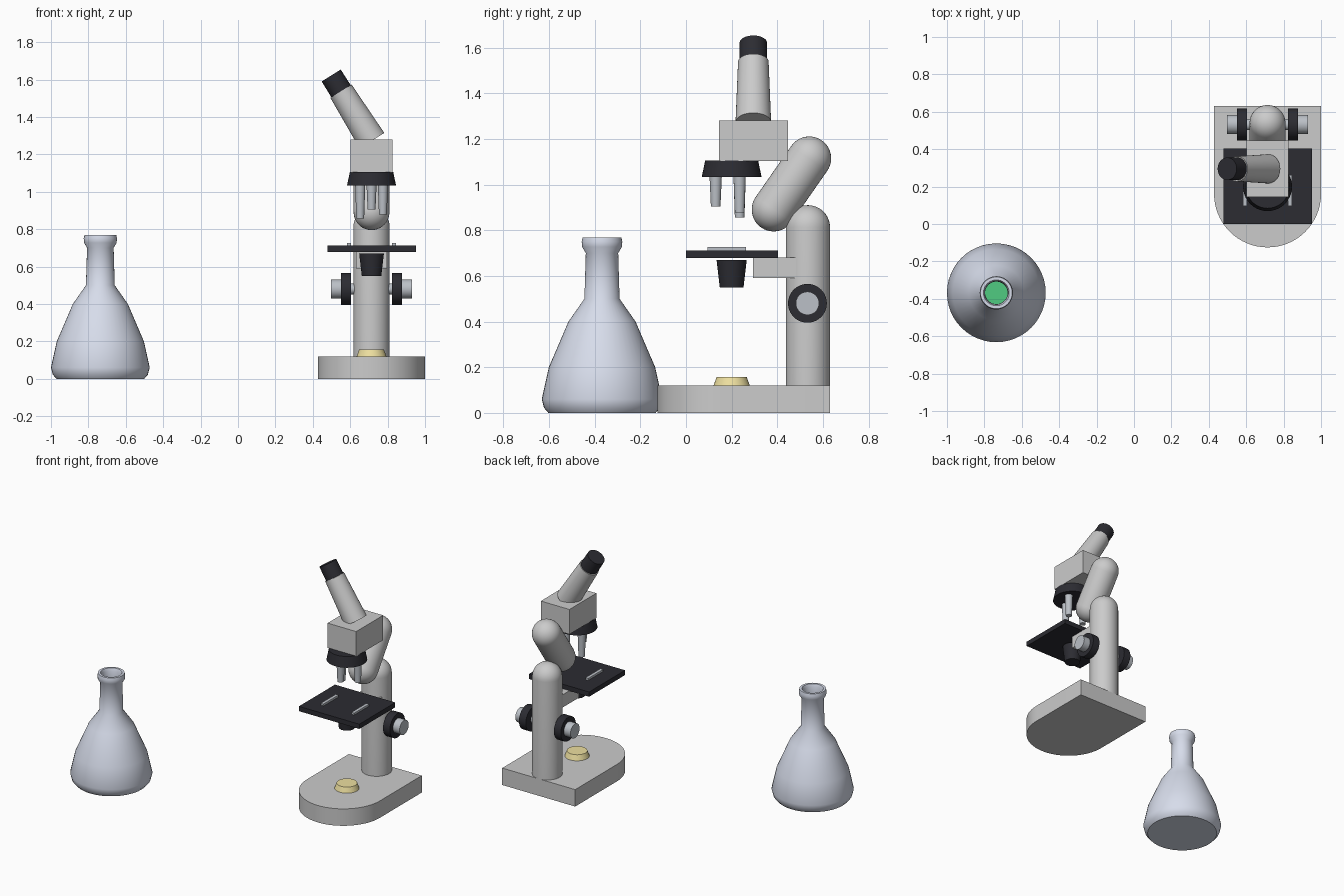
import bpy, bmesh, math
from mathutils import Vector, Matrix

if "Cube" in bpy.data.objects:
    bpy.data.objects.remove(bpy.data.objects["Cube"])

CX = 0.714           # microscope centre line
OPT = 0.2            # y of the optical axis


def material(name, rgb):
    m = bpy.data.materials.new(name)
    m.diffuse_color = (*rgb, 1)
    m.use_nodes = True
    m.node_tree.nodes["Principled BSDF"].inputs["Base Color"].default_value = m.diffuse_color
    return m


BLACK = material("black_plastic", (0.025, 0.025, 0.032))
METAL = material("brushed_metal", (0.5, 0.53, 0.57))
GLASS = material("glass", (0.68, 0.72, 0.83))
YELLOW = material("lamp_yellow", (0.85, 0.74, 0.35))
GREEN = material("green_liquid", (0.08, 0.6, 0.22))
BODY = material("body_enamel", (0.72, 0.71, 0.73))


def finish(bm, name, mat, smooth=True):
    bmesh.ops.recalc_face_normals(bm, faces=bm.faces)
    me = bpy.data.meshes.new(name)
    bm.to_mesh(me)
    bm.free()
    ob = bpy.data.objects.new(name, me)
    bpy.context.collection.objects.link(ob)
    if mat:
        me.materials.append(mat)
    if smooth:
        bpy.ops.object.select_all(action='DESELECT')
        ob.select_set(True)
        bpy.context.view_layer.objects.active = ob
        bpy.ops.object.shade_smooth_by_angle(angle=math.radians(35))
    return ob


def box(name, x, y, z, mat):
    """Box from (min, max) pairs."""
    bm = bmesh.new()
    bmesh.ops.create_cube(bm, size=1)
    for v in bm.verts:
        v.co = [lo + (hi - lo) * (c + 0.5) for c, (lo, hi) in zip(v.co, (x, y, z))]
    return finish(bm, name, mat, False)


def lathe(name, profile, origin, mat, axis=(0, 0, 1), n=40):
    """Turn (radius, height) points round an axis; radius 0 closes to a pole."""
    bm = bmesh.new()
    rot = Vector((0, 0, 1)).rotation_difference(Vector(axis)).to_matrix().to_4x4()
    rings = []
    for r, h in profile:
        if r < 1e-5:
            rings.append([bm.verts.new((0, 0, h))] * n)
        else:
            rings.append([bm.verts.new((r * math.cos(2 * math.pi * i / n),
                                        r * math.sin(2 * math.pi * i / n), h)) for i in range(n)])
    for a, b in zip(rings, rings[1:]):
        for i in range(n):
            j = (i + 1) % n
            quad = list(dict.fromkeys((a[i], a[j], b[j], b[i])))
            bm.faces.new(quad)
    for (r, h), ring in ((profile[0], rings[0]), (profile[-1], rings[-1])):
        if r > 1e-5:
            bm.faces.new(ring)
    bm.transform(Matrix.Translation(origin) @ rot)
    return finish(bm, name, mat)


def rod(name, a, b, r1, r2, mat):
    """Straight or tapered cylinder between two points."""
    a, b = Vector(a), Vector(b)
    return lathe(name, [(r1, 0), (r2, (b - a).length)], a, mat, b - a)


def dome(r, h, up=True, steps=10):
    """Quarter-circle profile for a rounded end centred at height h."""
    pts = [(r * math.cos(t), h + r * math.sin(t))
           for t in (math.pi / 2 * k / steps for k in range(steps + 1))]
    return pts if up else [(p, 2 * h - q) for p, q in reversed(pts)]


# Base: rounded front, square back
bm = bmesh.new()
R = 0.286
outline = [(CX + R, 0.63), (CX - R, 0.63)]
outline += [(CX - R * math.cos(math.pi * i / 32), 0.161 - R * math.sin(math.pi * i / 32))
            for i in range(33)]
face = bm.faces.new([bm.verts.new((x, y, 0)) for x, y in outline])
ext = bmesh.ops.extrude_face_region(bm, geom=[face])
bmesh.ops.translate(bm, vec=(0, 0, 0.12),
                    verts=[g for g in ext["geom"] if isinstance(g, bmesh.types.BMVert)])
finish(bm, "base", BODY)

# Lamp on the base
rod("lamp", (CX, OPT, 0.118), (CX, OPT, 0.157), 0.08, 0.066, YELLOW)

# Column and tilted upper arm
lathe("column", [(0.097, 0)] + dome(0.097, 0.695), (CX, 0.534, 0.118), BODY)
low, high = Vector((CX, 0.384, 0.891)), Vector((CX, 0.54, 1.115))
lathe("upper_arm", dome(0.096, 0, False) + dome(0.096, (high - low).length),
      low, BODY, high - low)

# Stage with bracket, clips and condenser
box("stage", (0.478, 0.951), (0.0, 0.403), (0.678, 0.712), BLACK)
box("stage_bracket", (CX - 0.082, CX + 0.082), (0.293, 0.52), (0.59, 0.68), BODY)
rod("condenser", (CX, OPT, 0.55), (CX, OPT, 0.669), 0.052, 0.066, BLACK)
for s, side in ((-1, "left"), (1, "right")):
    x = CX + s * 0.12
    box(f"{side}_stage_clip", (x - 0.011, x + 0.011), (0.095, 0.262), (0.71, 0.726), METAL)

    # Focus knobs
    at = lambda d: (CX + s * d, 0.532, 0.48)
    rod(f"{side}_knob_shaft", at(0.08), at(0.12), 0.03, 0.03, METAL)
    rod(f"{side}_coarse_knob", at(0.11), at(0.164), 0.085, 0.085, BLACK)
    rod(f"{side}_fine_knob", at(0.16), at(0.216), 0.051, 0.051, METAL)

# Head block and revolving nosepiece
box("head", (CX - 0.112, CX + 0.112), (0.144, 0.446), (1.104, 1.28), BODY)
rod("nosepiece", (CX, OPT, 1.033), (CX, OPT, 1.106), 0.131, 0.116, BLACK)

# Three objectives of different length
for name, deg, z in (("short", -90, 0.904), ("medium", 30, 0.877), ("long", 150, 0.856)):
    a = math.radians(deg)
    x, y = CX + 0.07 * math.cos(a), OPT + 0.07 * math.sin(a)
    rod(f"{name}_objective", (x, y, z), (x, y, 1.04), 0.021, 0.027, METAL)

# Inclined eye tube and eyepiece
tilt = math.radians(32)
foot = Vector((CX + 0.002, 0.295, 1.273))
along = Vector((-math.sin(tilt), 0, math.cos(tilt)))
rod("eye_tube", foot, foot + along * 0.312, 0.078, 0.067, BODY)
rod("eyepiece", foot + along * 0.31, foot + along * 0.411, 0.061, 0.06, BLACK)

# Flask: outer wall, rolled rim, inner wall
FLASK = (-0.736, -0.368, 0)
lathe("flask", [(0, 0), (0.235, 0), (0.254, 0.022), (0.264, 0.06), (0.233, 0.2), (0.147, 0.4),
                (0.077, 0.5), (0.071, 0.7), (0.087, 0.727), (0.089, 0.75), (0.085, 0.768),
                (0.069, 0.768), (0.062, 0.75), (0.06, 0.7), (0.065, 0.495), (0.135, 0.395),
                (0.22, 0.197), (0.25, 0.06), (0.225, 0.018), (0, 0.018)], FLASK, GLASS, n=48)
lathe("liquid", [(0, 0.02), (0.222, 0.02), (0.247, 0.06), (0.217, 0.197), (0.195, 0.25),
                 (0, 0.25)], FLASK, GREEN, n=48)
